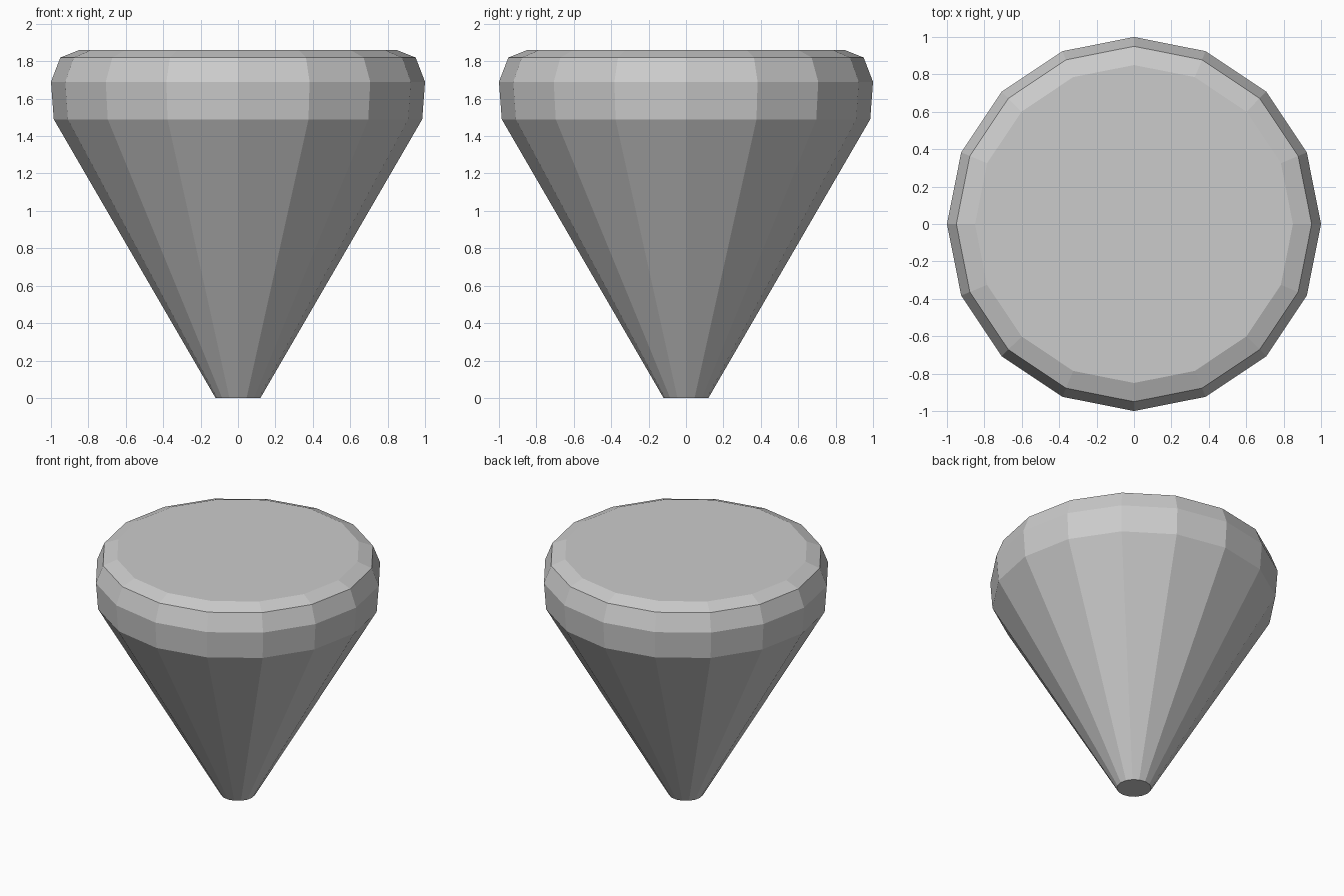
import bpy
import bmesh
from math import cos, sin, tau

if "Cube" in bpy.data.objects:
    bpy.data.objects.remove(bpy.data.objects["Cube"])

SIDES = 16

# Radius and height of each ring, from the blunt tip to the flat top
PROFILE = [(0.12, 0.0), (0.985, 1.49), (1.0, 1.69), (0.95, 1.82), (0.85, 1.86)]


def lathe(name, profile, sides):
    """Flat-faced solid of revolution with capped ends."""
    bm = bmesh.new()
    rings = [[bm.verts.new((r * cos(tau * i / sides), r * sin(tau * i / sides), z))
              for i in range(sides)] for r, z in profile]
    for low, high in zip(rings, rings[1:]):
        for i in range(sides):
            j = (i + 1) % sides
            bm.faces.new((low[i], low[j], high[j], high[i]))
    bm.faces.new(rings[0][::-1])
    bm.faces.new(rings[-1])
    mesh = bpy.data.meshes.new(name)
    bm.to_mesh(mesh)
    bm.free()
    obj = bpy.data.objects.new(name, mesh)
    bpy.context.collection.objects.link(obj)
    return obj


# Tapered cone body with a rounded rim
lathe("tapered_cone", PROFILE, SIDES)
